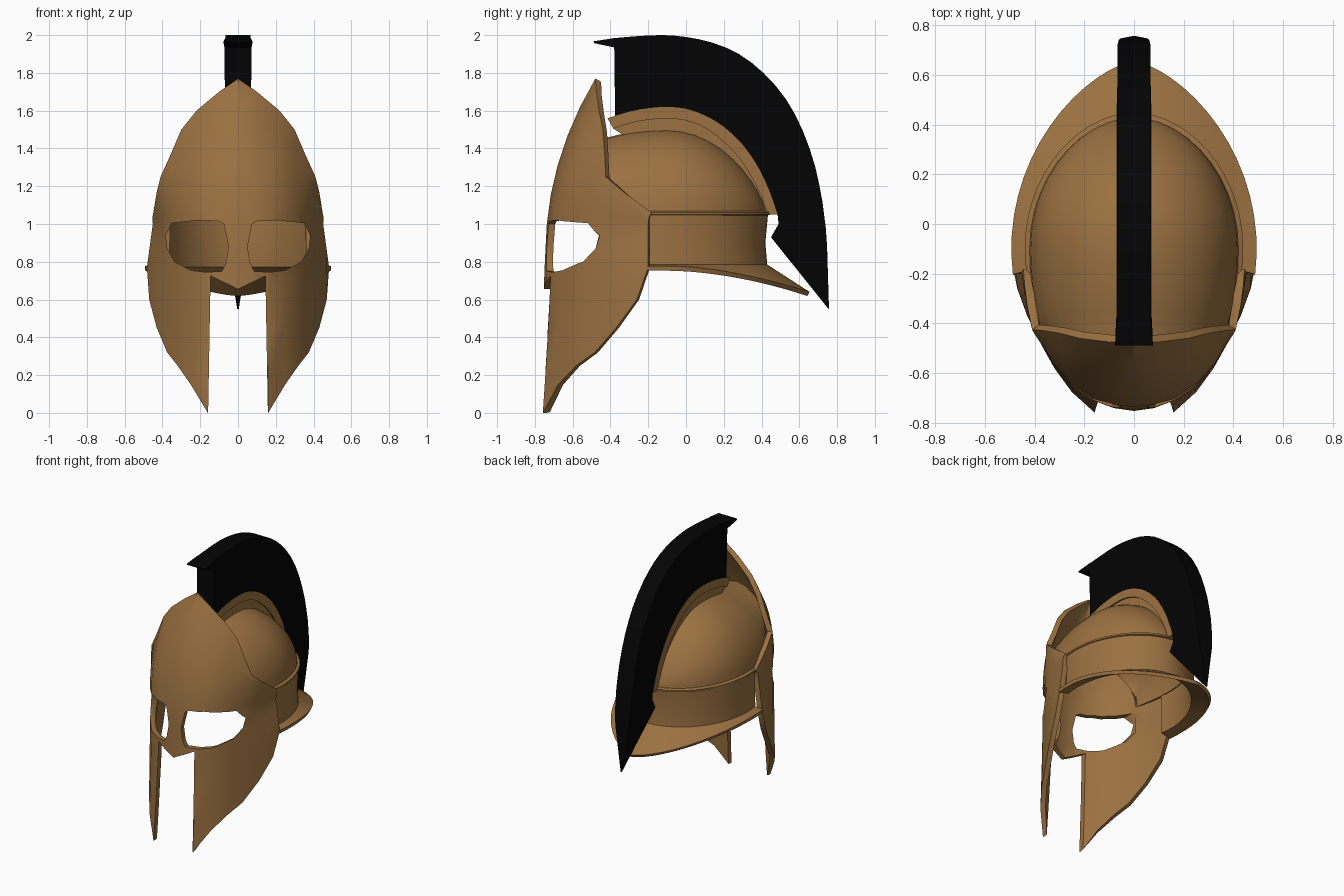
import bpy, bmesh, math
from mathutils import Vector

if "Cube" in bpy.data.objects:
    bpy.data.objects.remove(bpy.data.objects["Cube"])


def material(name, rgb):
    m = bpy.data.materials.new(name)
    m.diffuse_color = (*rgb, 1)
    m.use_nodes = True
    m.node_tree.nodes["Principled BSDF"].inputs["Base Color"].default_value = m.diffuse_color
    return m


BRONZE = material("bronze", (0.325, 0.165, 0.053))
BLACK = material("black_hair", (0.0012, 0.0012, 0.0012))


def make(name, verts, faces, mat):
    me = bpy.data.meshes.new(name)
    me.from_pydata(verts, [], faces)
    me.materials.append(mat)
    ob = bpy.data.objects.new(name, me)
    bpy.context.collection.objects.link(ob)
    return ob


def sheet(name, rows, mat):
    """Quad grid through equally long rows of points."""
    n = len(rows[0])
    faces = [(r * n + c, r * n + c + 1, (r + 1) * n + c + 1, (r + 1) * n + c)
             for r in range(len(rows) - 1) for c in range(n - 1)]
    return make(name, [p for row in rows for p in row], faces, mat)


def finish(ob, thickness=0, cutters=(), angle=25):
    """Thicken inward, cut, bake the modifiers and set the shading."""
    if thickness:
        s = ob.modifiers.new("thick", 'SOLIDIFY')
        s.thickness, s.offset = thickness, -1
    for c in cutters:
        b = ob.modifiers.new("cut", 'BOOLEAN')
        b.operation, b.solver, b.object = 'DIFFERENCE', 'EXACT', c
    bpy.context.view_layer.update()
    me = bpy.data.meshes.new_from_object(ob.evaluated_get(bpy.context.evaluated_depsgraph_get()))
    ob.modifiers.clear()
    ob.data = me
    for c in cutters:
        bpy.data.objects.remove(c)
    bpy.ops.object.select_all(action='DESELECT')
    ob.select_set(True)
    bpy.context.view_layer.objects.active = ob
    bpy.ops.object.shade_smooth_by_angle(angle=math.radians(angle))


def fix_normals(ob):
    bm = bmesh.new()
    bm.from_mesh(ob.data)
    bmesh.ops.recalc_face_normals(bm, faces=bm.faces)
    bm.to_mesh(ob.data)
    bm.free()


def prism(name, outline):
    """Cutter: front outline (x, z) pushed through the face."""
    n = len(outline)
    verts = [(x, y, z) for y in (-1.0, -0.42) for x, z in outline]
    faces = [tuple(range(n)), tuple(range(2 * n - 1, n - 1, -1))]
    faces += [(i, i + n, (i + 1) % n + n, (i + 1) % n) for i in range(n)]
    ob = make(name, verts, faces, BRONZE)
    fix_normals(ob)
    ob.hide_render = True
    return ob


def rounded(pts):
    """Insert smooth midpoints between the given points."""
    out = []
    for i in range(len(pts) - 1):
        p, q = Vector(pts[i]), Vector(pts[i + 1])
        a = Vector(pts[i - 1]) if i else 2 * p - q
        b = Vector(pts[i + 2]) if i + 2 < len(pts) else 2 * q - p
        out += [p, (9 * (p + q) - a - b) / 16]
    return out + [Vector(pts[-1])]


def loft(name, stations, mat, angle=25):
    """Box section sweep: (outer yz, inner yz, outer half width, inner half width)."""
    verts, faces = [], []
    for (oy, oz), (iy, iz), wo, wi in stations:
        verts += [(-wo, oy, oz), (wo, oy, oz), (wi, iy, iz), (-wi, iy, iz)]
    for k in range(len(stations) - 1):
        a = 4 * k
        faces += [(a + i, a + 4 + i, a + 4 + (i + 1) % 4, a + (i + 1) % 4) for i in range(4)]
    e = len(verts) - 4
    faces += [(0, 1, 2, 3), (e + 3, e + 2, e + 1, e)]
    ob = make(name, verts, faces, mat)
    fix_normals(ob)
    finish(ob, angle=angle)


def clamp(v):
    return min(1, max(0, v))


# Face plate columns from the centre outwards: base x, y, bottom z, top x, y, z
COLUMNS = [
    (0.00, -0.737, 0.00, 0.00, -0.480, 1.77), (0.08, -0.727, 0.00, 0.10, -0.475, 1.70),
    (0.16, -0.708, 0.00, 0.22, -0.460, 1.60), (0.25, -0.652, 0.15, 0.30, -0.440, 1.50),
    (0.32, -0.570, 0.25, 0.36, -0.430, 1.36), (0.375, -0.480, 0.32, 0.41, -0.425, 1.25),
    (0.43, -0.370, 0.45, 0.43, -0.330, 1.17), (0.47, -0.260, 0.60, 0.44, -0.250, 1.11),
    (0.485, -0.200, 0.77, 0.445, -0.180, 1.06)]


def plate_column(x, y, bottom, tx, ty, tz):
    pts = []
    for k in range(6):                       # cheek and eye zone
        z = bottom + (1.0 - bottom) * k / 5
        narrow = 1 - 0.07 * clamp((z - 0.75) / 0.25) * clamp((x - 0.37) / 0.1)
        lean = -0.05 * clamp(1 - z / 0.75) * clamp((0.4 - x) / 0.24)
        if x < 0.1:                          # nose guard leans forward
            lean = -0.018 * clamp((1.0 - z) / 0.35)
        pts.append(Vector((x * narrow, y + lean, z)))
    p0, p2 = pts[-1], Vector((tx, ty, tz))
    p1 = Vector(((p0.x + tx) / 2 + 0.01 * (x > 0), p0.y + 0.035 * (x < 0.4), (1.02 + tz) / 2))
    for k in range(1, 6):                    # brow bending back to the peak
        t = k / 5
        pts.append(p0 * (1 - t) ** 2 + p1 * 2 * t * (1 - t) + p2 * t * t)
    return pts


right = [plate_column(*c) for c in COLUMNS]
left = [[Vector((-p.x, p.y, p.z)) for p in col] for col in right[:0:-1]]
plate = sheet("face_plate", list(zip(*(left + right))), BRONZE)
EYE = [(0.05, 0.88), (0.075, 1.0), (0.10, 1.015), (0.20, 1.02), (0.35, 1.005), (0.382, 0.94),
       (0.375, 0.87), (0.335, 0.80), (0.25, 0.755), (0.17, 0.745), (0.085, 0.75), (0.065, 0.79)]
MOUTH = [(0, 0.655), (0.145, 0.725), (0.16, -0.1), (-0.16, -0.1), (-0.145, 0.725)]
finish(plate, 0.035, [prism("eye_cutter", EYE),
                      prism("eye_cutter", [(-x, z) for x, z in EYE]),
                      prism("mouth_cutter", MOUTH)], angle=35)

# Skull dome: arches from behind the brow to the back
rows = []
for k in range(-1, 17):
    reach = 0.18 if k < 0 else 0             # first arch runs forward into the plate
    if k < 5:
        y = -0.42 + 0.32 * max(k, 0) / 5
        w = h = math.sqrt(1 - ((y + 0.1) / 0.75) ** 2) - reach * 0.2
    else:
        a = math.radians(89.5) * (k - 5) / 11
        y, w, h = -0.1 + 0.53 * math.sin(a), math.cos(a) ** 1.08, math.cos(a) ** 1.45
    rows.append([(0.422 * w * math.cos(t), y - reach * math.sin(t) ** 2, 1.05 + 0.45 * h * math.sin(t))
                 for t in (math.pi * (1 - i / 18) for i in range(19))])
finish(sheet("skull_dome", rows, BRONZE), 0.02, angle=30)


# Neck band flowing into the flared neck guard
def ring(rx, ry, z, power=1.08, drop=0.0, start=-11, n=32):
    pts = []
    for i in range(n + 1):
        a = math.radians(start + (180 - 2 * start) * i / n)
        c, s = math.cos(a), math.sin(a)
        pts.append((math.copysign(abs(c) ** power, c) * rx, -0.1 + ry * s,
                    z - drop * max(0, s) ** 1.75))
    return pts


finish(sheet("neck_band", [ring(0.494, 0.755, 0.778, 1.35, 0.138, -8),
                           ring(0.435, 0.53, 0.785), ring(0.432, 0.52, 0.9),
                           ring(0.435, 0.535, 1.06)], BRONZE), 0.025, angle=30)
finish(sheet("band_trim", [ring(0.432, 0.53, 1.045), ring(0.44, 0.55, 1.05),
                           ring(0.44, 0.55, 1.062), ring(0.42, 0.52, 1.07)], BRONZE), 0.01)

# Crest holder: wide rail over a narrower rail resting on the dome
OUTER = [(-0.415, 1.56), (-0.30, 1.595), (-0.20, 1.613), (-0.10, 1.62), (0.0, 1.61), (0.10, 1.575),
         (0.20, 1.515), (0.30, 1.42), (0.38, 1.305), (0.44, 1.18), (0.485, 1.05)]
MIDDLE = [(-0.385, 1.505), (-0.29, 1.535), (-0.20, 1.552), (-0.10, 1.558), (-0.01, 1.55), (0.08, 1.52),
          (0.165, 1.465), (0.26, 1.375), (0.335, 1.27), (0.395, 1.155), (0.435, 1.05)]
INNER = [(-0.33, 1.47), (-0.26, 1.47), (-0.18, 1.48), (-0.10, 1.48), (-0.03, 1.48), (0.04, 1.45),
         (0.11, 1.40), (0.20, 1.32), (0.28, 1.22), (0.34, 1.12), (0.38, 1.05)]
OUTER, MIDDLE, INNER = rounded(OUTER), rounded(MIDDLE), rounded(INNER)
loft("crest_upper_rail", [(o, m, 0.07, 0.07) for o, m in zip(OUTER, MIDDLE)], BRONZE)
loft("crest_lower_rail", [(m, i, 0.06, 0.06) for m, i in zip(MIDDLE, INNER)], BRONZE)

# Hair crest: forward tip, tall fan, hanging pointed tail
TOP = rounded([(-0.37, 1.985), (-0.25, 1.995), (-0.12, 2.0), (0.0, 1.99), (0.14, 1.96),
               (0.28, 1.90), (0.41, 1.80), (0.53, 1.66), (0.62, 1.49), (0.685, 1.30), (0.722, 1.12)])
BASE = [(-0.375, 1.56)] + OUTER[1:]
stations = [((-0.49, 1.967), (-0.485, 1.957), 0.076, 0.076),
            ((-0.375, 1.985), (-0.38, 1.935), 0.068, 0.072)]
stations += [(t, b, 0.066, 0.068) for t, b in zip(TOP, BASE)]
stations += [((0.74, 0.98), (0.49, 1.0), 0.062, 0.068),
             ((0.747, 0.88), (0.45, 0.93), 0.055, 0.066),
             ((0.757, 0.55), (0.752, 0.553), 0.004, 0.004)]
loft("hair_crest", stations, BLACK)
